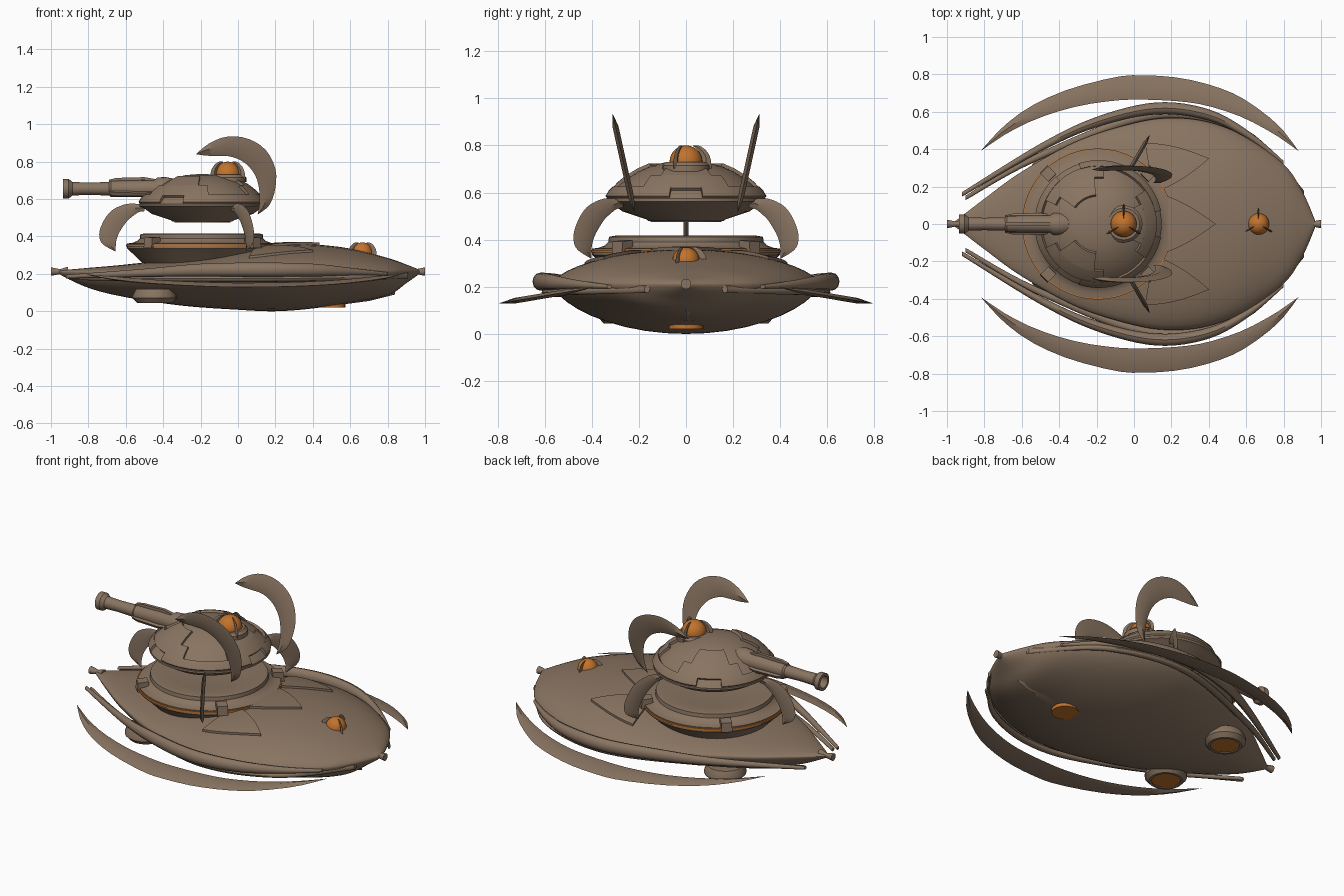
import bpy, bmesh, math
from math import sin, cos, pi, radians
from mathutils import Vector

if "Cube" in bpy.data.objects:
    bpy.data.objects.remove(bpy.data.objects["Cube"])


def material(name, col):
    m = bpy.data.materials.new(name)
    m.diffuse_color = (*col, 1)
    m.use_nodes = True
    m.node_tree.nodes["Principled BSDF"].inputs["Base Color"].default_value = m.diffuse_color
    return m


BROWN = material("bronze_brown", (0.25, 0.175, 0.12))
ORANGE = material("glow_orange", (0.54, 0.17, 0.025))
CX = -0.19  # turret axis


def spline(pts, n):
    """n+1 points on a smooth curve through pts."""
    out, m = [], len(pts) - 1
    P = [Vector(p) for p in pts]
    for i in range(n + 1):
        s = i / n * m
        k = min(int(s), m - 1)
        t = s - k
        a, b, c, d = P[max(k - 1, 0)], P[k], P[k + 1], P[min(k + 2, m)]
        out.append(0.5 * (2 * b + (c - a) * t + (2 * a - 5 * b + 4 * c - d) * t * t
                          + (3 * b - a - 3 * c + d) * t ** 3))
    return out


def make(name, verts, faces, mat, angle=35):
    me = bpy.data.meshes.new(name)
    me.from_pydata([tuple(v) for v in verts], [], faces)
    bm = bmesh.new()
    bm.from_mesh(me)
    bmesh.ops.remove_doubles(bm, verts=bm.verts, dist=1e-5)
    bmesh.ops.dissolve_degenerate(bm, edges=bm.edges, dist=1e-6)
    bmesh.ops.recalc_face_normals(bm, faces=bm.faces)
    bm.to_mesh(me)
    bm.free()
    me.materials.append(mat)
    ob = bpy.data.objects.new(name, me)
    bpy.context.collection.objects.link(ob)
    bpy.ops.object.select_all(action='DESELECT')
    ob.select_set(True)
    bpy.context.view_layer.objects.active = ob
    bpy.ops.object.shade_smooth_by_angle(angle=radians(angle))
    return ob


def loft(name, rings, mat, angle=35, loop=False):
    k, n = len(rings[0]), len(rings)
    v = [p for r in rings for p in r]
    f = []
    for i in range(n if loop else n - 1):
        j = (i + 1) % n
        f += [(i * k + a, i * k + (a + 1) % k, j * k + (a + 1) % k, j * k + a) for a in range(k)]
    if not loop:
        f += [tuple(range(k)), tuple(range((n - 1) * k, n * k))]
    return make(name, v, f, mat, angle)


def lathe(name, prof, mat, centre, axis='Z', seg=48):
    rings = []
    for r, h in prof:
        ring = []
        for i in range(seg):
            a = 2 * pi * i / seg
            p = (r * cos(a), r * sin(a), h) if axis == 'Z' else (h, r * cos(a), r * sin(a))
            ring.append(Vector(p) + Vector(centre))
        rings.append(ring)
    return loft(name, rings, mat)


def crescent(name, outer, inner, put, t, mat=BROWN, n=24):
    """Thin blade between two curves; put(a, b, offset) maps the flat outline to 3D."""
    rings = []
    for o, i in zip(spline(outer, n), spline(inner, n)):
        m = (o + i) / 2
        h = t * min(1, (o - i).length / 0.06)
        rings.append([put(*o, 0), put(*m, h), put(*i, 0), put(*m, -h)])
    return loft(name, rings, mat, 40)


def radial(c, ang):
    a = radians(ang)
    return lambda r, z, o: (c[0] + r * cos(a) - o * sin(a), c[1] + r * sin(a) + o * cos(a), c[2] + z)


# Main hull: x, half width, top z, bottom z
EDGE = 0.21
STN = spline([(-0.96, .012, .218, .2), (-.8, .135, .232, .125), (-.6, .28, .25, .075), (-.3, .445, .285, .03),
              (0, .54, .33, .008), (.2, .567, .355, 0), (.4, .545, .357, .015), (.6, .465, .335, .045),
              (.8, .32, .285, .085), (.9, .175, .25, .15), (.97, .015, .222, .2)], 60)


def station(x):
    for a, b in zip(STN, STN[1:]):
        if a[0] <= x <= b[0]:
            return a.lerp(b, (x - a[0]) / (b[0] - a[0]))
    return STN[-1]


def deck_z(x, y):
    s = station(x)
    return EDGE + (s[2] - EDGE) * max(0, 1 - (y / s[1]) ** 2) ** 0.6


rings = []
for x, w, t, b in STN:
    ring = []
    for i in range(40):
        a = 2 * pi * i / 40
        h = abs(sin(a))
        z = EDGE + (t - EDGE) * h ** 1.2 if i < 20 else EDGE - (EDGE - b) * h ** 1.3
        ring.append((x, w * cos(a), z))
    rings.append(ring)
loft("hull", rings, BROWN, 50)
for nm, s in (("nose_tip", -1), ("tail_tip", 1)):
    lathe(nm, [(.026, s * .91), (.013, s * .95), (.02, s * .985), (.022, s), (.012, s)],
          BROWN, (0, 0, .212), 'X', 12)

# Side rails and outer crescent fins
for s, side in ((1, "left"), (-1, "right")):
    for nm, path in (
            ("upper_rail", [(-.92, .158, .185, .012, .01), (-.5, .408, .205, .022, .022), (-.2, .545, .22, .028, .034),
                            (.12, .618, .222, .032, .038), (.4, .583, .22, .03, .034), (.62, .47, .21, .022, .02),
                            (.8, .325, .2, .012, .008)]),
            ("lower_rail", [(-.9, .14, .178, .012, .01), (-.5, .365, .175, .02, .015), (.12, .585, .175, .024, .018),
                            (.6, .485, .18, .02, .015), (.91, .165, .19, .012, .016)])):
        loft(side + "_" + nm, [[(x, s * (y + w * cos(a * pi / 6)), z + h * sin(a * pi / 6)) for a in range(12)]
                               for x, y, z, w, h in spline(path, 36)], BROWN)
    crescent(side + "_outer_fin",
             [(-.82, .39), (-.7, .52), (-.55, .63), (-.35, .72), (-.1, .785), (.05, .795), (.25, .78), (.45, .73),
              (.6, .66), (.77, .53), (.88, .39)],
             [(-.82, .39), (-.67, .49), (-.5, .57), (-.3, .63), (-.1, .66), (.05, .665), (.25, .655), (.4, .63),
              (.58, .57), (.75, .48), (.88, .39)],
             lambda x, y, o, s=s: (x, s * y, .13 + (.79 - y) * .17 + o), .012)
    # Tall blades on the turret
    crescent(side + "_turret_blade",
             [(-.225, .84), (-.15, .9), (-.05, .935), (.06, .92), (.15, .86), (.2, .76), (.2, .66), (.17, .57), (.11, .52)],
             [(-.225, .84), (-.17, .832), (-.1, .83), (-.03, .825), (.04, .79), (.09, .73), (.112, .66), (.115, .58), (.105, .52)],
             lambda x, z, o, s=s: (x, s * (.22 + (z - .52) * .22 + o), z), .013)
    # Underside thrusters
    c = (-.445, s * .255, 0)
    lathe(side + "_thruster", [(0, .12), (.1, .12), (.118, .085), (.118, .07), (.095, .045), (.08, .045), (.08, .06), (0, .06)],
          BROWN, c, seg=20)
    lathe(side + "_thruster_glow", [(0, .058), (.08, .058), (.08, .05), (0, .05)], ORANGE, c, seg=20)

# Rear underside hood and its thruster
hood = []
for x, w, z in ((.84, .004, .105), (.7, .09, .07), (.55, .16, .05), (.4, .2, .03)):
    hood.append([(x, -w, z + .02), (x, 0, z - .015), (x, w, z + .02), (x, w, z + .035), (x, 0, z + .01), (x, -w, z + .035)])
loft("rear_hood", hood, BROWN)
lathe("rear_thruster_glow", [(0, .06), (.075, .06), (.075, .02), (0, .02)], ORANGE, (.5, 0, 0), seg=20)

# Pointed plates on the deck
for i, (bx, by, tx, ty, w) in enumerate([(.08, 0, .435, 0, .17), (.08, .3, .4, .35, .13), (.08, -.3, .4, -.35, .13)]):
    u = Vector((tx - bx, ty - by))
    nrm = Vector((-u.y, u.x)).normalized()
    rows = []
    for k in range(9):
        t = k / 8
        hw = w * (1 - t ** 1.6) + .001
        top, bot = [], []
        for j in range(9):
            p = Vector((bx, by)) + u * t + nrm * hw * (j / 4 - 1)
            z = deck_z(p.x, p.y)
            top.append((p.x, p.y, z + .012))
            bot.append((p.x, p.y, z - .02))
        rows.append(top + bot[::-1])
    loft("deck_plate_%d" % (i + 1), rows, BROWN)

# Turret base collar, glowing seam and clamps
lathe("turret_collar", [(0, .24), (.3, .24), (.37, .31), (.398, .335), (.398, .362), (.37, .366), (.343, .376), (.33, .39),
                        (.327, .412), (.3, .417), (.2, .40), (0, .40)], BROWN, (CX - .005, 0, 0))
lathe("collar_glow_ring", [(.39, .345), (.404, .345), (.404, .357), (.39, .357)], ORANGE, (CX - .005, 0, 0))
for i, a in enumerate((45, 135, 225, 315)):
    put = radial((CX, 0, .368), a)
    loft("collar_clamp_%d" % (i + 1), [[put(r, z, o) for r, z in ((.345, -.03), (.415, -.03), (.41, .025), (.35, .03))]
                                     for o in (-.03, .03)], BROWN)

# Turret: bowl, rim and dome
DOME = [(.305, .608), (.28, .635), (.245, .662), (.2, .69), (.15, .712), (.09, .728), (0, .735)]
lathe("turret", [(0, .48), (.16, .48), (.17, .487), (.27, .52), (.312, .55), (.338, .562), (.338, .574), (.325, .59)]
      + DOME, BROWN, (CX, 0, 0))
lathe("turret_floor_glow", [(0, .481), (.15, .481), (.15, .474), (0, .474)], ORANGE, (CX, 0, 0))


def shell(name, prof, mid, half, lift):
    """Raised plate covering an angular sector of the dome."""
    rows = []
    for k in range(13):
        a = radians(mid + half * (k / 6 - 1))
        ring = [(r + lift * .6, z + lift) for r, z in prof] + [(r - .01, z - .01) for r, z in prof[::-1]]
        rows.append([(CX + r * cos(a), r * sin(a), z) for r, z in ring])
    loft(name, rows, BROWN, 30)


for i, a in enumerate((0, 120, 240)):
    shell("dome_plate_%d" % (i + 1), DOME[0:3], a, 36, .012)
    shell("dome_upper_plate_%d" % (i + 1), DOME[2:5], a, 25, .012)
    shell("rim_guard_%d" % (i + 1), [(.336, .575), (.322, .598), (.305, .615)], a + 60, 48, .01)

# Three drooping leaves around the turret
for i, a in enumerate((60, 180, 300)):
    crescent("turret_leaf_%d" % (i + 1),
             [(.31, .565), (.36, .575), (.42, .57), (.49, .535), (.535, .47), (.552, .41), (.535, .36), (.466, .32)],
             [(.31, .535), (.34, .53), (.37, .51), (.4, .485), (.43, .445), (.45, .41), (.462, .37), (.464, .32)],
             radial((CX, 0, 0), a), .011)


# Glowing eyes held by three claws
def eye(name, c, r):
    bpy.ops.mesh.primitive_uv_sphere_add(segments=24, ring_count=14, radius=r, location=c)
    ob = bpy.context.object
    ob.name = name
    ob.data.materials.append(ORANGE)
    bpy.ops.object.shade_smooth_by_angle(angle=radians(40))
    arc = lambda k: [(r * q * cos(radians(e)), r * q * sin(radians(e)))
                     for e, q in zip((-15, 10, 30, 50, 66), k)]
    for i, a in enumerate((90, 210, 330)):
        crescent(name + "_claw_%d" % (i + 1), arc((1.6, 1.5, 1.4, 1.28, 1.1)), arc((.9, .97, 1, 1.02, 1.05)),
                 radial(c, a), r * .16, n=10)


eye("turret_eye", (-.055, 0, .73), .07)
lathe("turret_eye_socket", [(.1, .69), (.1, .715), (.085, .73), (.06, .73), (.06, .69)], BROWN, (-.055, 0, 0), seg=24)
eye("rear_eye", (.665, 0, .31), .058)

# Gun
lathe("gun_barrel", [(0, -.88), (.036, -.88), (.036, -.935), (.052, -.935), (.052, -.905), (.036, -.885), (.033, -.8),
                     (.036, -.69), (.044, -.68), (.046, -.45), (.06, -.43), (.063, -.39), (.055, -.35), (.03, -.33), (0, -.325)],
      BROWN, (0, 0, .655), 'X', 20)
for i, a in enumerate((90, 210, 330)):
    d = Vector((0, cos(radians(a)), sin(radians(a))))
    e = Vector((0, -d.z, d.y))
    loft("gun_rib_%d" % (i + 1), [[Vector((x, 0, .655)) + d * (r + q) + e * p
                                  for p, q in ((-.01, -.01), (.01, -.01), (.01, .006), (-.01, .006))]
                                 for x, r in ((-.69, .042), (-.65, .052), (-.5, .056), (-.42, .042))], BROWN)
